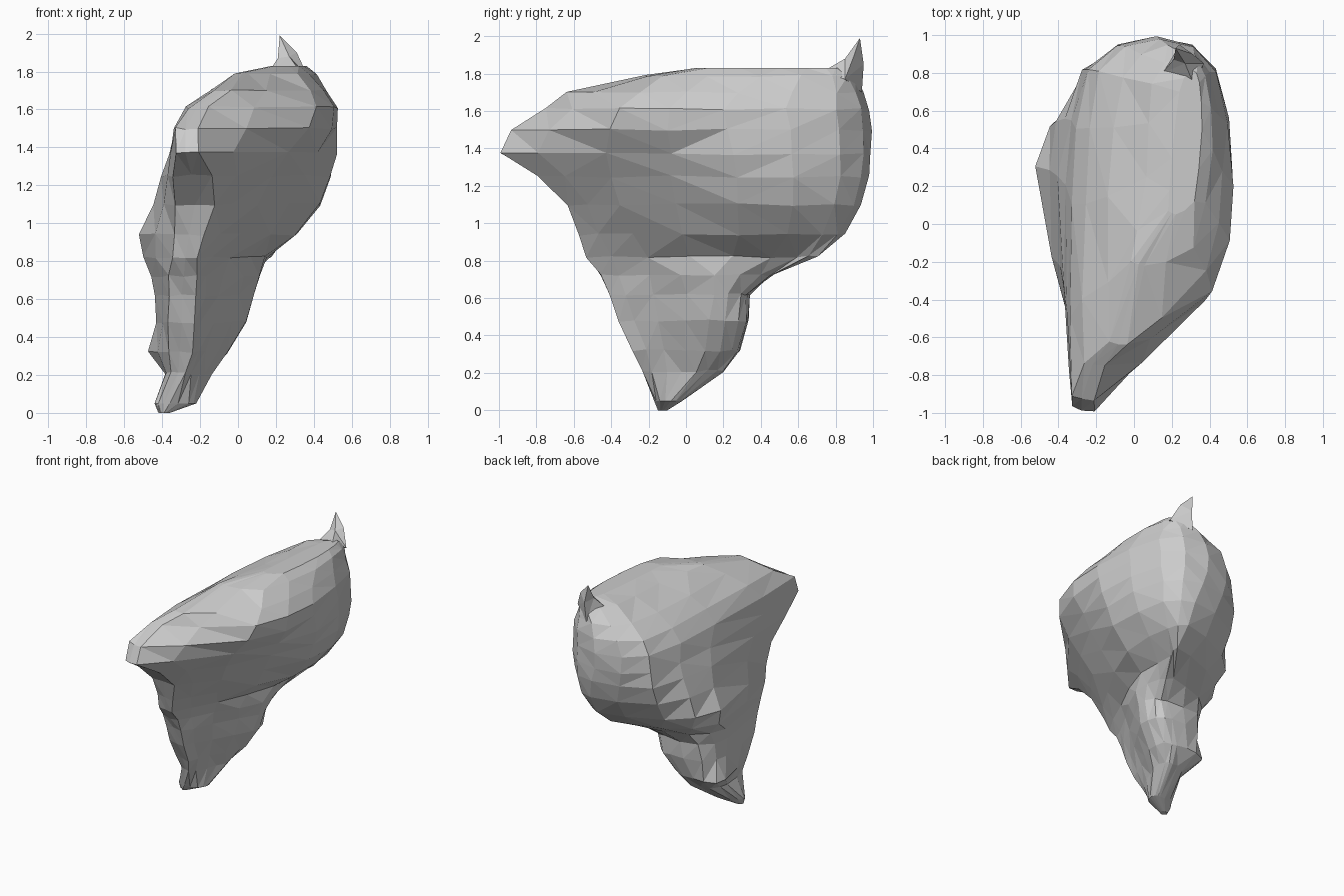
import bpy, bmesh, random
from mathutils import Vector

if "Cube" in bpy.data.objects:
    bpy.data.objects.remove(bpy.data.objects["Cube"])

random.seed(4)
grey = bpy.data.materials.new("stone grey")
grey.diffuse_color = (0.6, 0.6, 0.6, 1)
grey.use_nodes = True
grey.node_tree.nodes["Principled BSDF"].inputs["Base Color"].default_value = grey.diffuse_color

# Each level: height, front edge width, then (x, y) of front, right front, right, back, back left, left
LOWER_LOBE = [
    (0.00, .02, -.39, -.15, -.37, -.14, -.36, -.12, -.38, -.10, -.41, -.11, -.42, -.13),
    (0.05, .06, -.36, -.17, -.26, -.14, -.22, -.08, -.27, -.02, -.37, -.04, -.44, -.11),
    (0.21, .09, -.27, -.23, -.21, -.10, -.14, .06, -.20, .20, -.33, .16, -.38, .02),
    (0.32, .13, -.24, -.28, -.17, -.12, -.06, .10, -.18, .28, -.36, .28, -.48, .18),
    (0.48, .14, -.23, -.36, -.13, -.15, .05, .12, -.08, .33, -.36, .31, -.43, .10),
    (0.62, .14, -.22, -.41, -.10, -.18, .08, .15, -.05, .33, -.34, .33, -.44, .10),
    (0.72, .14, -.22, -.46, -.08, -.20, .11, .15, .02, .47, -.30, .39, -.46, .15),
]
UPPER_BODY = [
    (0.82, .14, -.21, -.53, -.04, -.20, .14, .25, .18, .70, -.20, .59, -.50, .30),
    (0.94, .16, -.18, -.57, .02, -.28, .30, .28, .20, .85, -.28, .68, -.52, .30),
    (1.10, .20, -.13, -.63, .10, -.35, .43, .28, .20, .94, -.28, .77, -.45, .28),
    (1.25, .20, -.14, -.79, .18, -.40, .49, .27, .16, .98, -.27, .81, -.40, .25),
    (1.37, .12, -.21, -.99, .26, -.43, .52, .25, .13, .99, -.26, .82, -.36, .20),
    (1.50, .12, -.21, -.93, .38, -.40, .525, .22, .12, .99, -.24, .82, -.33, .10),
    (1.61, .11, -.16, -.75, .42, -.36, .525, .20, .14, .98, -.18, .81, -.26, .10),
    (1.70, .10, -.03, -.64, .38, -.24, .47, .28, .18, .95, -.06, .78, -.14, .15),
    (1.79, .08, .06, -.22, .31, -.13, .41, .40, .26, .90, .10, .75, .06, .25),
    (1.83, .04, .22, .05, .32, .12, .36, .50, .30, .82, .24, .70, .20, .35),
]


def ring(level, steps=2):
    """Closed smooth outline through the level's points, without overshoot."""
    z, width, c = level[0], level[1], level[2:]
    p = [Vector((c[i], c[i + 1], z)) for i in range(0, len(c), 2)]
    # squared-off back right corner and blunt front edge
    right, back = p[2], p[3]
    mid, corner = (right + back) / 2, Vector((right.x, back.y, z))
    p.insert(3, mid.lerp(corner, 0.55))
    p.append(p[0] + Vector((-width, 0.02, 0)))
    n, out = len(p), []
    tangents = []
    for i in range(n):
        a, b, d = p[i - 1], p[i], p[(i + 1) % n]
        tangents.append((d - a).normalized() * min((b - a).length, (d - b).length))
    # the two front corners stay crisp
    tangents[0] *= 0.2
    tangents[-1] *= 0.2
    for i in range(n):
        j = (i + 1) % n
        for s in range(steps):
            t = s / steps
            h = 3 * t * t - 2 * t ** 3
            out.append(p[i].lerp(p[j], h) + tangents[i] * (t ** 3 - 2 * t * t + t)
                       + tangents[j] * (t ** 3 - t * t))
    return out


def finish(name, bm):
    bmesh.ops.triangulate(bm, faces=bm.faces[:], quad_method='SHORT_EDGE')
    bmesh.ops.recalc_face_normals(bm, faces=bm.faces[:])
    mesh = bpy.data.meshes.new(name)
    bm.to_mesh(mesh)
    bm.free()
    mesh.materials.append(grey)
    bpy.context.collection.objects.link(bpy.data.objects.new(name, mesh))


# Main body: loft through all levels, slightly roughened, flat faces
bm = bmesh.new()
levels = LOWER_LOBE + UPPER_BODY
rings = []
for k, level in enumerate(levels):
    rough = 0.007 if 1 < k < len(levels) - 1 else 0
    rings.append([bm.verts.new(v + Vector([random.uniform(-rough, rough) for _ in range(3)]))
                  for v in ring(level)])
for low, high in zip(rings, rings[1:]):
    for i in range(len(low)):
        j = (i + 1) % len(low)
        bm.faces.new((low[i], low[j], high[j], high[i]))
bm.faces.new(rings[0])
bm.faces.new(rings[-1])
finish("main_body", bm)

# Curled point standing at the back of the top
bm = bmesh.new()
base = [bm.verts.new(v) for v in ((.15, .80, 1.78), (.32, .73, 1.81), (.37, .85, 1.77), (.23, .94, 1.70))]
neck = [bm.verts.new(v) for v in ((.21, .87, 1.87), (.27, .85, 1.88), (.31, .90, 1.90), (.24, .95, 1.85))]
tip = bm.verts.new((.22, .93, 1.99))
for i in range(4):
    j = (i + 1) % 4
    bm.faces.new((base[i], base[j], neck[j], neck[i]))
    bm.faces.new((neck[i], neck[j], tip))
bm.faces.new(base)
finish("top_point", bm)
